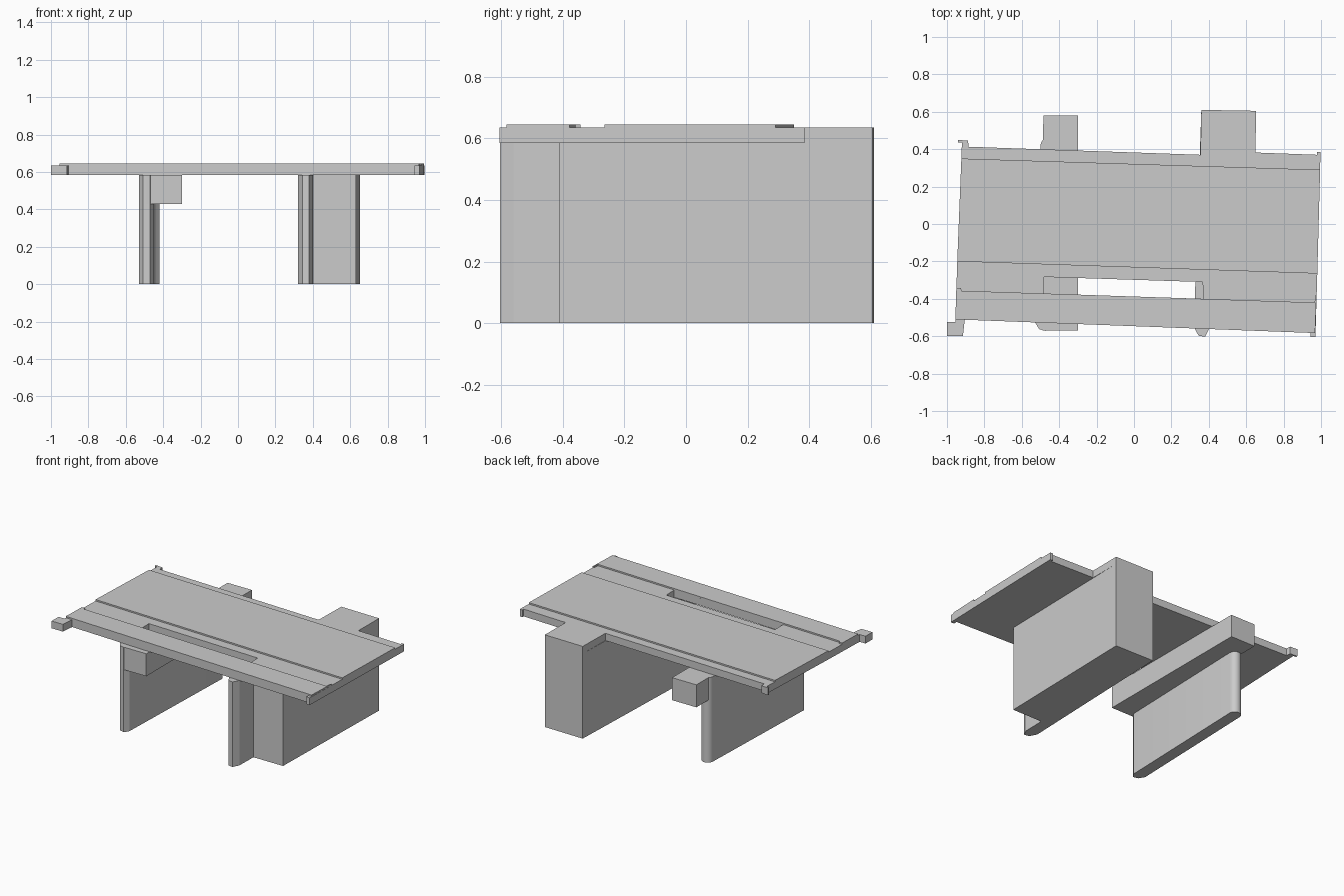
import bpy, bmesh, math

if "Cube" in bpy.data.objects:
    bpy.data.objects.remove(bpy.data.objects["Cube"])

BOTTOM, TOP, RAISED = 0.585, 0.635, 0.645


def prism(name, outline, z0, z1):
    """Extrude a plan outline (counter-clockwise x, y points) from z0 to z1."""
    bm = bmesh.new()
    face = bm.faces.new([bm.verts.new((x, y, z0)) for x, y in outline])
    grown = bmesh.ops.extrude_face_region(bm, geom=[face])["geom"]
    for v in grown:
        if isinstance(v, bmesh.types.BMVert):
            v.co.z = z1
    bmesh.ops.recalc_face_normals(bm, faces=bm.faces)
    mesh = bpy.data.meshes.new(name)
    bm.to_mesh(mesh)
    bm.free()
    obj = bpy.data.objects.new(name, mesh)
    bpy.context.collection.objects.link(obj)
    return obj


# Deck slab with its corner stubs and the ledge over the box pier
deck = prism("deck_slab", [
    (-1.0, -0.60), (-0.915, -0.60), (-0.905, -0.512),
    (0.945, -0.58), (0.945, -0.605), (0.97, -0.605), (0.98, -0.265),
    (0.995, 0.29), (0.997, 0.385), (0.978, 0.385), (0.978, 0.37),
    (0.65, 0.382), (0.652, 0.605), (0.36, 0.61), (0.355, 0.37),
    (-0.885, 0.413), (-0.887, 0.445), (-0.94, 0.45), (-0.94, 0.437),
    (-0.92, 0.435), (-0.923, 0.35), (-0.945, -0.20), (-0.955, -0.525),
    (-1.0, -0.525)], BOTTOM, TOP)

# Long slot through the deck
slot = prism("slot_cutter", [(-0.48, -0.372), (0.37, -0.40), (0.367, -0.31),
                             (-0.48, -0.283)], 0.5, 0.7)
slot.hide_render = True
slot.hide_viewport = True
cut = deck.modifiers.new("slot", "BOOLEAN")
cut.operation = "DIFFERENCE"
cut.solver = "EXACT"
cut.object = slot

# Raised roadway and footway
prism("roadway", [(-0.945, -0.20), (0.98, -0.265), (0.995, 0.29),
                  (-0.923, 0.35)], TOP, RAISED)
prism("footway", [(-0.955, -0.51), (0.968, -0.583), (0.976, -0.378),
                  (0.968, -0.382), (0.966, -0.42), (-0.922, -0.357),
                  (-0.926, -0.343), (-0.95, -0.343)], TOP, RAISED)

# Narrow pier wall: faceted nose at the front, rounded end at the back
back_end = [(-0.46 + 0.04 * math.cos(math.pi * i / 8),
             0.42 + 0.04 * math.sin(math.pi * i / 8)) for i in range(9)]
wall = prism("narrow_pier_wall", [(-0.53, -0.525), (-0.507, -0.562),
                                  (-0.47, -0.572), (-0.45, -0.54)] + back_end,
             0, BOTTOM)
bpy.context.view_layer.objects.active = wall
wall.select_set(True)
bpy.ops.object.shade_smooth_by_angle(angle=math.radians(30))

# Beam along the top of the narrow pier
prism("narrow_pier_beam", [(-0.49, -0.57), (-0.30, -0.57), (-0.30, 0.58),
                           (-0.485, 0.58)], 0.43, BOTTOM)

# Wide box pier with a faceted nose
prism("box_pier", [(0.32, -0.55), (0.345, -0.597), (0.38, -0.603),
                   (0.402, -0.56), (0.405, -0.41), (0.63, -0.41),
                   (0.652, 0.605), (0.36, 0.61)], 0, BOTTOM)
